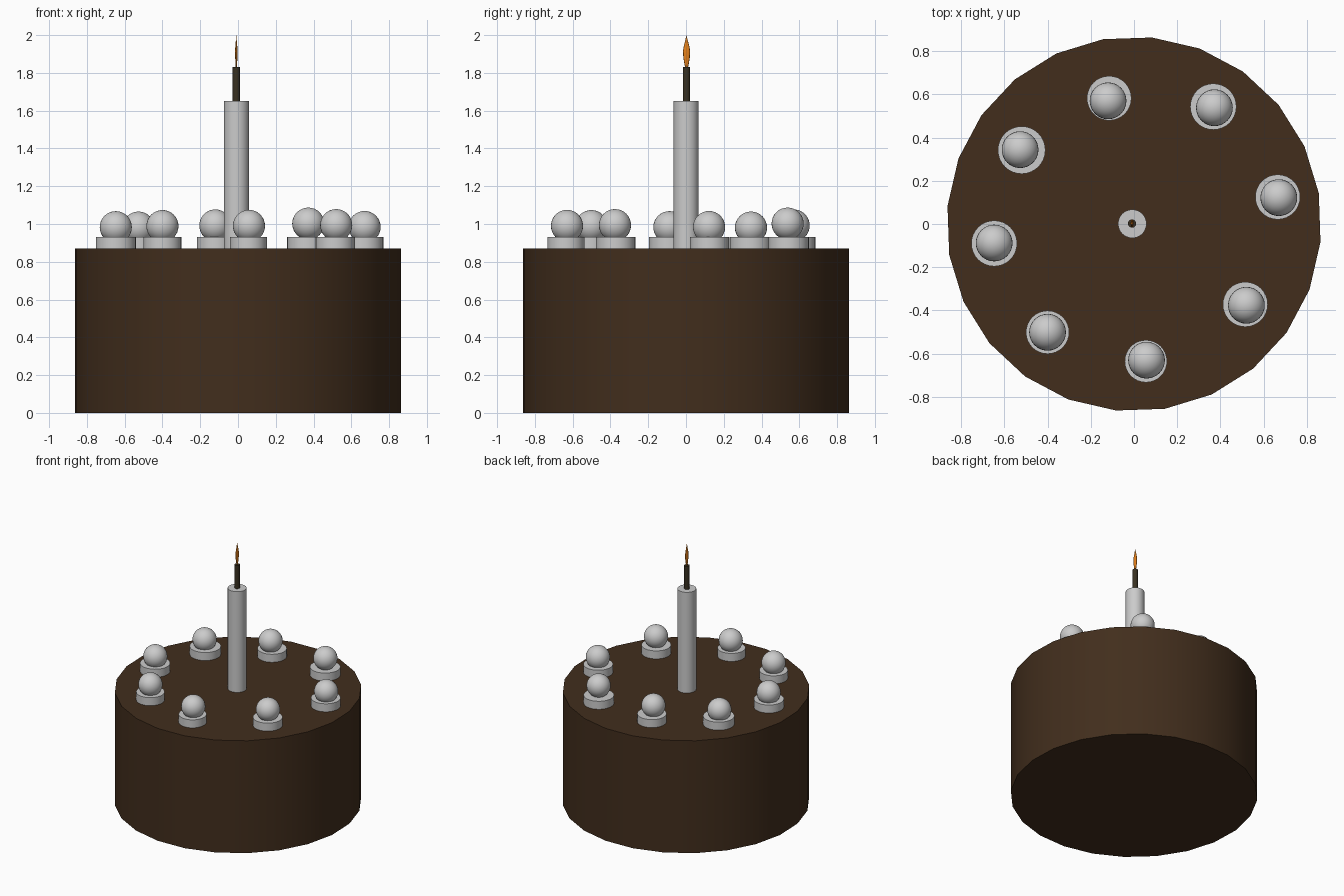
import bpy, bmesh
from math import radians, cos, sin, pi

if "Cube" in bpy.data.objects:
    bpy.data.objects.remove(bpy.data.objects["Cube"])


def material(name, rgb):
    m = bpy.data.materials.new(name)
    m.diffuse_color = (*rgb, 1)
    m.use_nodes = True
    m.node_tree.nodes["Principled BSDF"].inputs["Base Color"].default_value = m.diffuse_color
    return m


def finish(name, mat=None):
    ob = bpy.context.object
    ob.name = name
    if mat:
        ob.data.materials.append(mat)
    bpy.ops.object.shade_smooth_by_angle(angle=radians(40))
    return ob


def cylinder(name, x, y, z0, z1, r, sides, mat=None, turn=0):
    bpy.ops.mesh.primitive_cylinder_add(vertices=sides, radius=r, depth=z1 - z0,
                                        location=(x, y, (z0 + z1) / 2),
                                        rotation=(0, 0, radians(turn)))
    return finish(name, mat)


chocolate = material("chocolate", (0.054, 0.027, 0.012))
wick_dark = material("wick_dark", (0.04, 0.03, 0.015))
orange = material("flame_orange", (0.8, 0.22, 0.01))

# Cake body, 24 sides
cylinder("cake", 0, 0, 0, 0.87, 0.867, 24, chocolate, 9.5)

# Candle and wick
cylinder("candle", -0.008, 0.001, 0.865, 1.65, 0.066, 32)
cylinder("wick", -0.009, 0.002, 1.645, 1.83, 0.019, 24, wick_dark)

# Flame: teardrop rings, flattened front to side
profile = [(1.825, 0.007), (1.85, 0.012), (1.88, 0.017), (1.915, 0.019),
           (1.94, 0.015), (1.97, 0.007)]
bm = bmesh.new()
n = 12
rings = [[bm.verts.new((-0.009 + 0.35 * r * cos(2 * pi * i / n),
                        0.003 + r * sin(2 * pi * i / n), z)) for i in range(n)]
         for z, r in profile]
tip = bm.verts.new((-0.009, 0.002, 2.0))
bm.faces.new(rings[0][::-1])
for a, b in zip(rings, rings[1:]):
    for i in range(n):
        j = (i + 1) % n
        bm.faces.new((a[i], a[j], b[j], b[i]))
for i in range(n):
    bm.faces.new((rings[-1][i], rings[-1][(i + 1) % n], tip))
mesh = bpy.data.meshes.new("flame")
bm.to_mesh(mesh)
bm.free()
flame = bpy.data.objects.new("flame", mesh)
bpy.context.collection.objects.link(flame)
mesh.materials.append(orange)
for p in mesh.polygons:
    p.use_smooth = True

# Cream dollops with a ball on each: disc x, y, radius; ball x, y, top z
toppings = [
    (-0.115, 0.582, 0.103, -0.120, 0.570, 1.077),
    (0.367, 0.543, 0.107, 0.372, 0.538, 1.087),
    (0.665, 0.125, 0.104, 0.670, 0.122, 1.069),
    (0.515, -0.372, 0.104, 0.520, -0.376, 1.079),
    (0.055, -0.635, 0.098, 0.058, -0.630, 1.075),
    (-0.400, -0.501, 0.100, -0.400, -0.501, 1.074),
    (-0.647, -0.090, 0.106, -0.647, -0.088, 1.068),
    (-0.520, 0.342, 0.110, -0.527, 0.344, 1.066),
]
for k, (x, y, r, bx, by, top) in enumerate(toppings, 1):
    cylinder(f"cream_{k}", x, y, 0.865, 0.932, r, 32)
    bpy.ops.mesh.primitive_uv_sphere_add(segments=32, ring_count=16, radius=0.085,
                                         location=(bx, by, top - 0.085))
    finish(f"ball_{k}")
